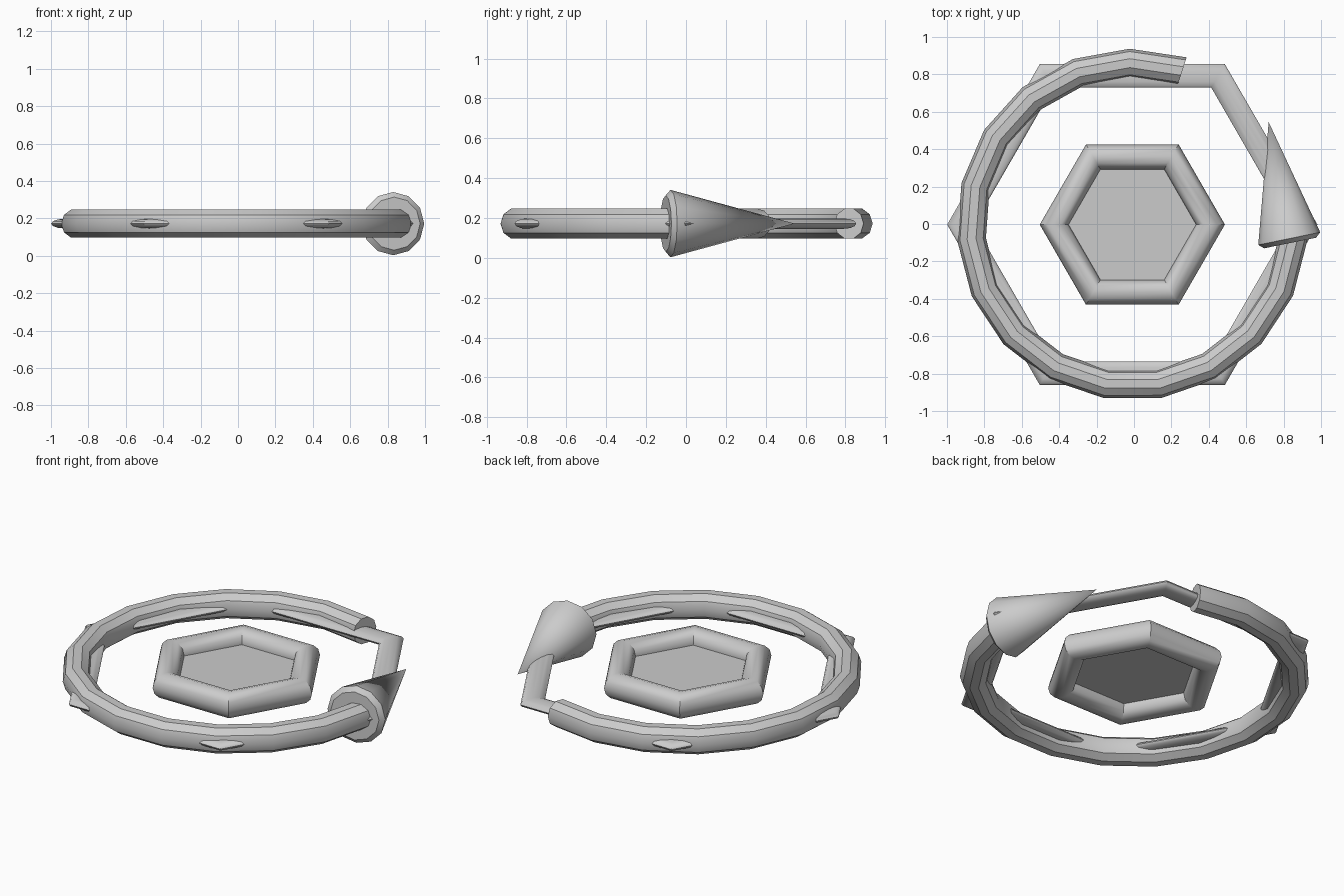
import bpy, bmesh, math
from mathutils import Vector, Matrix

if "Cube" in bpy.data.objects:
    bpy.data.objects.remove(bpy.data.objects["Cube"])

ZC = 0.172                      # mid height shared by every part
CX, CY = -0.009, -0.003         # centre of the hexagons and the ring


def finish(name, bm, angle=35):
    bmesh.ops.recalc_face_normals(bm, faces=bm.faces)
    me = bpy.data.meshes.new(name)
    bm.to_mesh(me)
    bm.free()
    ob = bpy.data.objects.new(name, me)
    bpy.context.collection.objects.link(ob)
    bpy.ops.object.select_all(action='DESELECT')
    ob.select_set(True)
    bpy.context.view_layer.objects.active = ob
    bpy.ops.object.shade_smooth_by_angle(angle=math.radians(angle))
    return ob


def bridge(bm, a, b):
    n = len(a)
    for i in range(n):
        bm.faces.new((a[i], a[(i + 1) % n], b[(i + 1) % n], b[i]))


def ring_sweep(name, radius, r, rz, sides, angles, closed):
    """Sweep an oval section around the vertical axis through given angles."""
    bm = bmesh.new()
    loops = []
    for a in angles:
        loop = []
        for i in range(sides):
            t = 2 * math.pi * i / sides
            d = radius + r * math.cos(t)
            loop.append(bm.verts.new((CX + d * math.cos(a), CY + d * math.sin(a),
                                      ZC + rz * math.sin(t))))
        loops.append(loop)
    for a, b in zip(loops, loops[1:]):
        bridge(bm, a, b)
    if closed:
        bridge(bm, loops[-1], loops[0])
    else:
        bm.faces.new(loops[0])
        bm.faces.new(loops[-1])
    return finish(name, bm)


hex_angles = [math.radians(60 * i) for i in range(6)]

# flat outer hexagon and round inner hexagon
ring_sweep("outer_hexagon_frame", 0.9175, 0.0725, 0.026, 12, hex_angles, True)
ring_sweep("inner_hexagon_frame", 0.418, 0.077, 0.075, 12, hex_angles, True)

# thin plate filling the inner hexagon
bm = bmesh.new()
bm.faces.new([bm.verts.new((CX + 0.41 * math.cos(a), CY + 0.41 * math.sin(a), ZC))
              for a in hex_angles])
finish("hexagon_plate", bm)

# open circular arrow shaft
arc = [math.radians(72 + 283 * i / 15) for i in range(16)]
ring_sweep("arrow_shaft", 0.863, 0.077, 0.079, 10, arc, False)

# arrow head: cone with a small chamfered back
base, tip = Vector((0.83, -0.078, ZC)), Vector((0.72, 0.545, ZC))
axis = Vector((-0.2, 0.98, 0)).normalized()
side = axis.cross(Vector((0, 0, 1)))
bm = bmesh.new()


def circle(center, r):
    return [bm.verts.new(center + side * r * math.cos(t) + Vector((0, 0, r * math.sin(t))))
            for t in (2 * math.pi * i / 12 for i in range(12))]


rim = circle(base, 0.169)
back = circle(base - axis * 0.024, 0.142)
bridge(bm, rim, back)
bm.faces.new(back)
point = bm.verts.new(tip)
for i in range(12):
    bm.faces.new((rim[i], rim[(i + 1) % 12], point))
finish("arrow_head", bm)
